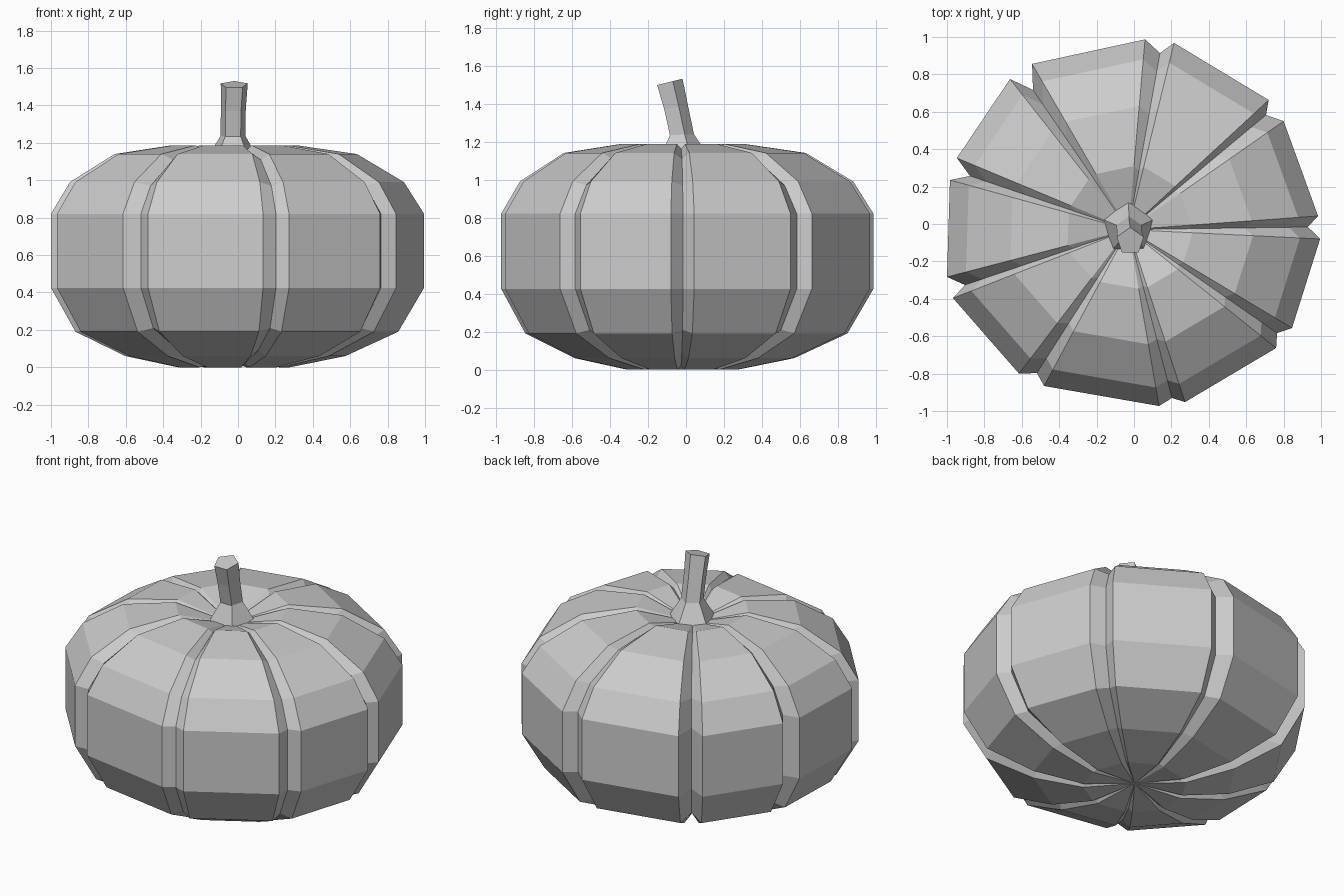
import bpy, bmesh, math
from mathutils import Vector, Matrix

if "Cube" in bpy.data.objects:
    bpy.data.objects.remove(bpy.data.objects["Cube"])


def make_object(name, rings, start, end):
    """Skin a stack of equal vertex loops, closing both ends with fans."""
    bm = bmesh.new()
    loops = [[bm.verts.new(p) for p in ring] for ring in rings]
    n = len(loops[0])
    for a, b in zip(loops, loops[1:]):
        for i in range(n):
            j = (i + 1) % n
            bm.faces.new((a[i], a[j], b[j], b[i]))
    for loop, centre in ((loops[0], start), (loops[-1], end)):
        c = bm.verts.new(centre)
        for i in range(n):
            bm.faces.new((loop[i], loop[(i + 1) % n], c))
    bmesh.ops.recalc_face_normals(bm, faces=bm.faces)
    mesh = bpy.data.meshes.new(name)
    bm.to_mesh(mesh)
    bm.free()
    obj = bpy.data.objects.new(name, mesh)
    bpy.context.collection.objects.link(obj)
    return obj


# Nine irregular grooves at the waist: lobe edge, groove floor, lobe edge
WAIST = [
    (.995, -.08), (.93, -.016), (.984, .043),
    (.80, .55), (.706, .583), (.72, .663),
    (.214, .968), (.139, .914), (.059, .987),
    (-.545, .856), (-.54, .717), (-.663, .775),
    (-.947, .353), (-.877, .257), (-.984, .235),
    (-1.0, -.283), (-.904, -.326), (-.968, -.396),
    (-.615, -.80), (-.519, -.797), (-.481, -.866),
    (.134, -.973), (.203, -.93), (.273, -.952),
    (.76, -.663), (.765, -.583), (.845, -.556),
]
# Profile: scale, height, vertical sink of the groove floor
PROFILE = [(.30, 0, .02), (.59, .06, .03), (.865, .19, .02), (1, .425, 0),
           (1, .82, 0), (.895, .99, -.02), (.65, 1.14, -.03), (.335, 1.187, -.025)]
CX, CY = -.03, -.03

# Pumpkin body
body = []
for s, z, sink in PROFILE:
    body.append([(CX + s * (x - CX), CY + s * (y - CY), z + (sink if i % 3 == 1 else 0))
                 for i, (x, y) in enumerate(WAIST)])
make_object("pumpkin_body", body, (CX, CY, .03), (CX, CY, 1.09))

# Five-sided stem, flared at the base and leaning forward
STEM = [(-.03, -.02, 1.12, .142, 0), (-.027, -.028, 1.236, .070, 2),
        (-.025, -.059, 1.38, .070, 9), (-.02, -.092, 1.512, .076, 14)]
stem = []
for x, y, z, r, tilt in STEM:
    m = Matrix.Translation((x, y, z)) @ Matrix.Rotation(math.radians(tilt), 4, 'X')
    stem.append([m @ Vector((r * math.cos(a), r * math.sin(a), 0))
                 for a in (math.radians(90 + 72 * k) for k in range(5))])
make_object("stem", stem, STEM[0][:3], STEM[-1][:3])
